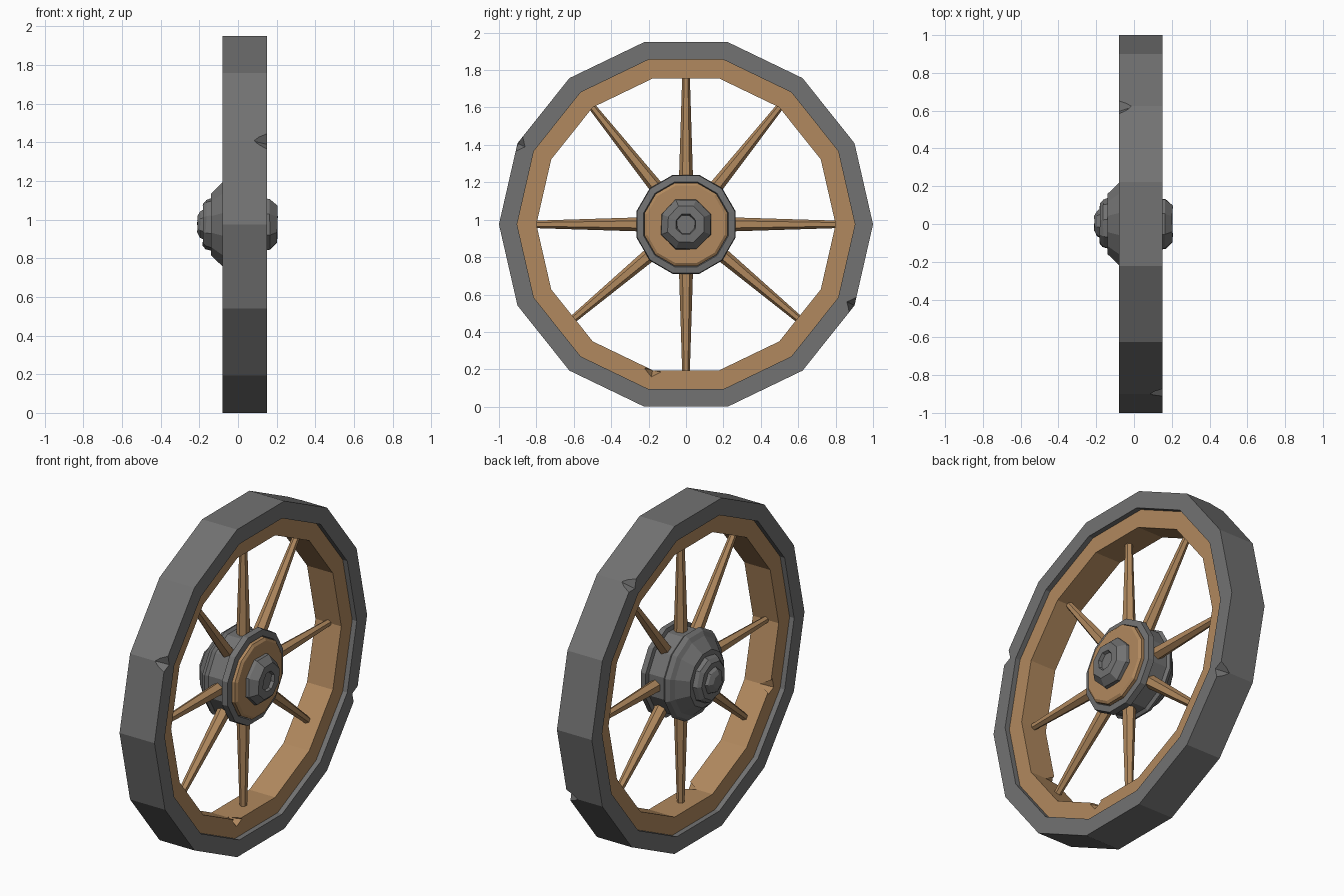
import bpy, bmesh, math, random
from mathutils import Vector

if "Cube" in bpy.data.objects:
    bpy.data.objects.remove(bpy.data.objects["Cube"])

random.seed(4)
CZ = 0.975          # axle height
STEP = 360 / 14     # the rim has 14 sides


def material(name, rgb):
    m = bpy.data.materials.new(name)
    m.diffuse_color = (*rgb, 1)
    m.use_nodes = True
    m.node_tree.nodes["Principled BSDF"].inputs["Base Color"].default_value = m.diffuse_color
    return m


IRON = material("dark iron", (0.168, 0.168, 0.168))
WOOD = material("brown wood", (0.44, 0.25, 0.112))


def point(x, r, deg):
    a = math.radians(deg)
    return Vector((x, r * math.cos(a), CZ + r * math.sin(a)))


def finish(bm, name, mat):
    bmesh.ops.recalc_face_normals(bm, faces=bm.faces)
    me = bpy.data.meshes.new(name)
    bm.to_mesh(me)
    bm.free()
    me.materials.append(mat)
    ob = bpy.data.objects.new(name, me)
    bpy.context.collection.objects.link(ob)
    return ob


def lathe(name, profile, sides, mat, closed=False, offset=0.0, jitter=0.0):
    """Turn an (x, radius) profile around the axle."""
    bm = bmesh.new()
    rings = []
    for x, r in profile:
        rings.append([bm.verts.new(point(x + random.uniform(-jitter, jitter),
                                         r + random.uniform(-jitter, jitter),
                                         360 * (k + offset) / sides)) for k in range(sides)])
    pairs = list(zip(rings, rings[1:]))
    if closed:
        pairs.append((rings[-1], rings[0]))
    else:
        bm.faces.new(rings[0])
        bm.faces.new(rings[-1])
    for a, b in pairs:
        for k in range(sides):
            n = (k + 1) % sides
            bm.faces.new((a[k], a[n], b[n], b[k]))
    return finish(bm, name, mat)


def chip(ob, x, r, deg, size):
    """Knock a small notch out of an edge with an octahedral cutter."""
    bm = bmesh.new()
    c = point(x, r, deg)
    out = point(0, 1, deg) - point(0, 0, deg)
    side = Vector((1, 0, 0)).cross(out)
    dirs = [Vector((size * 1.5, 0, 0)), out * size * 0.8, side * size]
    vs = [bm.verts.new(c + s * d) for d in dirs for s in (1, -1)]
    bmesh.ops.convex_hull(bm, input=vs)
    cutter = finish(bm, "chip_cutter", ob.data.materials[0])
    cutter.hide_render = True
    mod = ob.modifiers.new("chip", 'BOOLEAN')
    mod.operation = 'DIFFERENCE'
    mod.solver = 'EXACT'
    mod.object = cutter
    bpy.context.view_layer.objects.active = ob
    bpy.ops.object.modifier_apply(modifier=mod.name)
    bpy.data.objects.remove(cutter)


# iron tyre and the narrower wooden rim inside it
tyre = lathe("iron_tyre", [(-0.08, 1.0), (0.15, 1.0), (0.15, 0.903), (-0.08, 0.903)],
             14, IRON, closed=True)
rim = lathe("wooden_rim", [(-0.05, 0.91), (0.12, 0.91), (0.12, 0.8), (-0.05, 0.8)],
            14, WOOD, closed=True)

# worn notches
for x, k in ((0.15, 6), (0.15, -1), (-0.08, 2)):
    chip(tyre, x, 0.995, k * STEP, 0.05)
for x, k in ((0.12, 10), (-0.05, 8)):
    chip(rim, x, 0.8, k * STEP, 0.045)

# iron hub barrel with lips, stepping down on the back
lathe("hub_barrel", [(-0.14, 0.165), (-0.08, 0.225), (-0.065, 0.25), (-0.04, 0.265), (-0.025, 0.25),
                     (0.075, 0.25), (0.08, 0.274), (0.115, 0.27), (0.12, 0.235), (0.10, 0.225)],
      12, IRON, offset=0.5)
lathe("hub_wooden_ring", [(0.09, 0.23), (0.135, 0.23), (0.145, 0.215), (0.145, 0.1)],
      12, WOOD, offset=0.5)

# front axle cap with a recessed centre
lathe("front_axle_cap", [(0.13, 0.145), (0.165, 0.142), (0.203, 0.105), (0.203, 0.058), (0.185, 0.052)],
      8, IRON, offset=0.5, jitter=0.003)

# back axle cap and bolt
lathe("back_axle_cap", [(-0.13, 0.14), (-0.165, 0.13), (-0.18, 0.11), (-0.18, 0.07)],
      9, IRON, jitter=0.003)
lathe("back_axle_bolt", [(-0.17, 0.085), (-0.195, 0.07), (-0.21, 0.042)],
      7, IRON, jitter=0.002)

# eight tapered spokes
for i, deg in enumerate((0, 51.4, 90, 128.6, 180, 220, 270, 320)):
    bm = bmesh.new()
    out = point(0, 1, deg) - point(0, 0, deg)
    side = Vector((1, 0, 0)).cross(out)
    rings = []
    for r, w in ((0.23, 0.038), (0.805, 0.02)):
        c = point(0.035, r, deg)
        rings.append([bm.verts.new(c + side * w * math.cos(k * math.pi / 3)
                                   + Vector((w * math.sin(k * math.pi / 3), 0, 0)))
                      for k in range(6)])
    for k in range(6):
        n = (k + 1) % 6
        bm.faces.new((rings[0][k], rings[0][n], rings[1][n], rings[1][k]))
    bm.faces.new(rings[0])
    bm.faces.new(rings[1])
    finish(bm, f"spoke_{i + 1}", WOOD)
